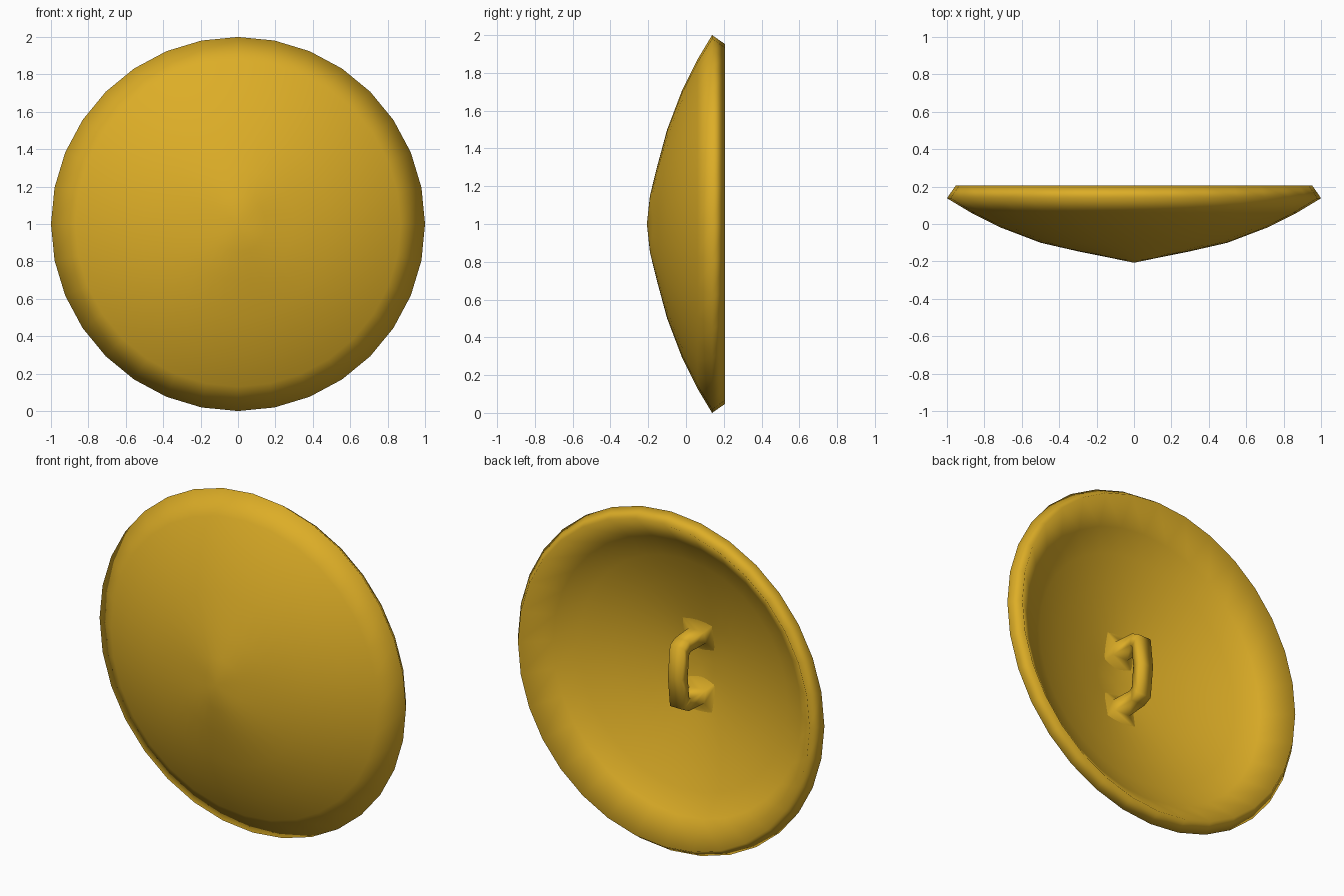
import bpy, bmesh, math

if "Cube" in bpy.data.objects:
    bpy.data.objects.remove(bpy.data.objects["Cube"])

gold = bpy.data.materials.new("gold")
gold.diffuse_color = (0.72, 0.42, 0.02, 1)
gold.use_nodes = True
gold.node_tree.nodes["Principled BSDF"].inputs["Base Color"].default_value = gold.diffuse_color


def finish(name, bm):
    bmesh.ops.recalc_face_normals(bm, faces=bm.faces)
    me = bpy.data.meshes.new(name)
    bm.to_mesh(me)
    bm.free()
    me.materials.append(gold)
    for p in me.polygons:
        p.use_smooth = True
    ob = bpy.data.objects.new(name, me)
    bpy.context.collection.objects.link(ob)
    return ob


# Dished shell: (radius, y towards the sides, y towards top and bottom)
N = 32
profile = [(0.15, -0.176, -0.191), (0.3, -0.146, -0.154), (0.5, -0.1, -0.1),
           (0.71, -0.02, -0.02), (0.87, 0.06, 0.06), (1.0, 0.138, 0.138),
           (0.952, 0.207, 0.207), (0.81, 0.083, 0.083), (0.68, 0.025, 0.025),
           (0.5, -0.045, -0.045), (0.3, -0.096, -0.1), (0.15, -0.126, -0.134)]
bm = bmesh.new()
rings = []
for r, ys, yt in profile:
    ring = []
    for i in range(N):
        a = 2 * math.pi * i / N
        y = ys + (yt - ys) * math.sin(a) ** 2
        ring.append(bm.verts.new((r * math.cos(a), y, 1 + r * math.sin(a))))
    rings.append(ring)
for a, b in zip(rings, rings[1:]):
    for i in range(N):
        j = (i + 1) % N
        bm.faces.new((a[i], a[j], b[j], b[i]))
for ring, y in ((rings[0], -0.207), (rings[-1], -0.15)):
    c = bm.verts.new((0, y, 1))
    for i in range(N):
        bm.faces.new((ring[i], ring[(i + 1) % N], c))
finish("shield_shell", bm)

# Grip handle: half width, inner (y, z), outer (y, z) from top foot to middle
half = [(0.11, (-0.142, 0.08), (-0.108, 0.27)),
        (0.05, (-0.115, 0.14), (-0.098, 0.21)),
        (0.045, (0.02, 0.14), (0.035, 0.205)),
        (0.045, (0.035, 0.125), (0.085, 0.18)),
        (0.045, (0.048, 0.0), (0.105, 0.0))]
lower = [(w, (i[0], -i[1]), (o[0], -o[1])) for w, i, o in half[-2::-1]]
bm = bmesh.new()
loops = []
for w, (iy, iz), (oy, oz) in half + lower:
    loops.append([bm.verts.new(p) for p in (
        (-w, iy, 1 + iz), (w, iy, 1 + iz), (w, oy, 1 + oz), (-w, oy, 1 + oz))])
for a, b in zip(loops, loops[1:]):
    for i in range(4):
        j = (i + 1) % 4
        bm.faces.new((a[i], a[j], b[j], b[i]))
finish("grip_handle", bm)
